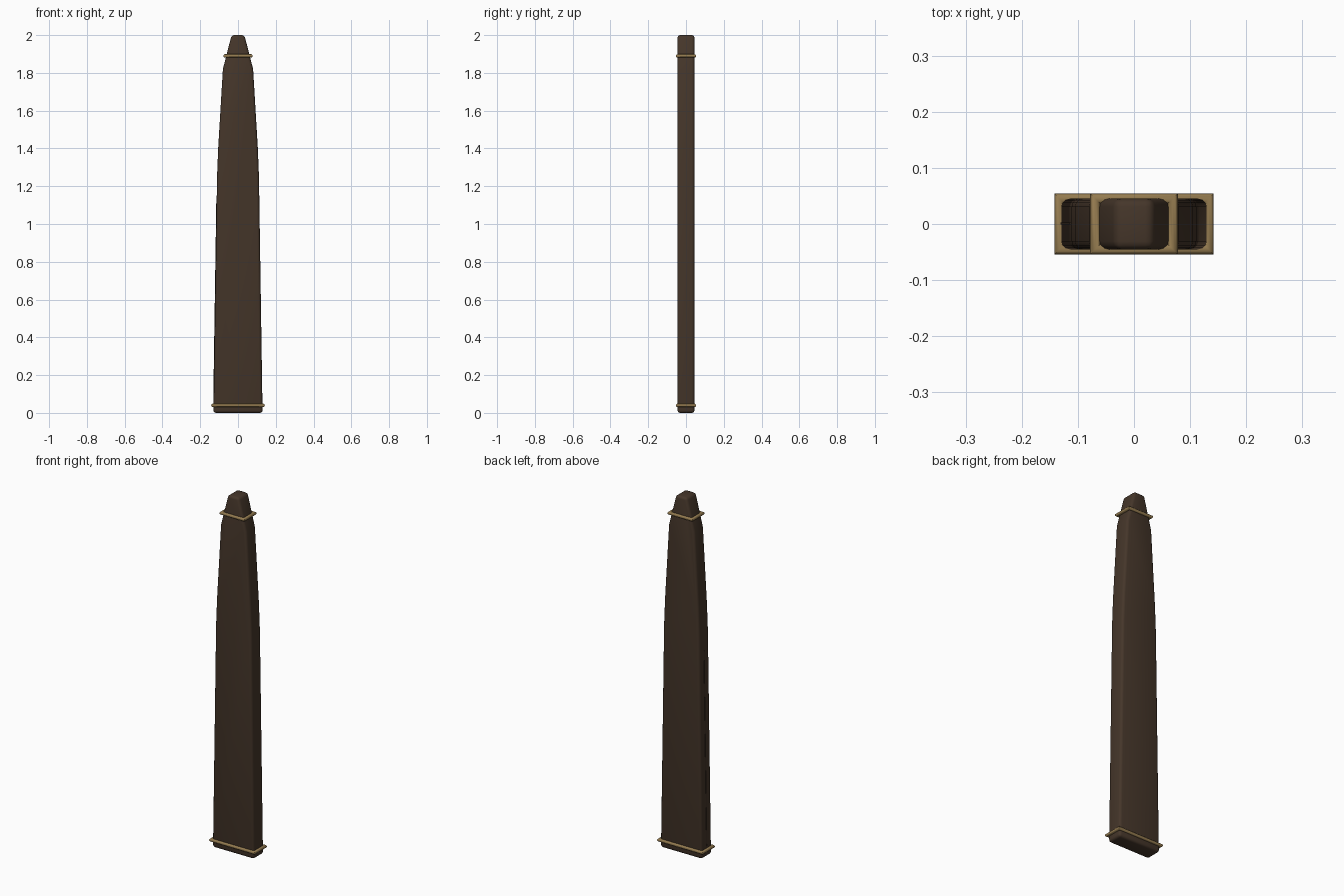
import bpy, bmesh, math

if "Cube" in bpy.data.objects:
    bpy.data.objects.remove(bpy.data.objects["Cube"])

def material(name, rgb):
    m = bpy.data.materials.new(name)
    m.diffuse_color = (*rgb, 1)
    m.use_nodes = True
    m.node_tree.nodes["Principled BSDF"].inputs["Base Color"].default_value = m.diffuse_color
    return m

leather = material("dark_leather", (0.06, 0.037, 0.023))
brass = material("brass", (0.30, 0.20, 0.08))
stitch = material("seam_leather", (0.045, 0.028, 0.018))

def finish(obj, mat):
    obj.data.materials.append(mat)
    bpy.ops.object.select_all(action='DESELECT')
    obj.select_set(True)
    bpy.context.view_layer.objects.active = obj
    bpy.ops.object.shade_smooth_by_angle(angle=math.radians(35))

def slab(name, outline, y0, y1, mat, bevel):
    # extrude an x-z outline along y and round its edges
    bm = bmesh.new()
    face = bm.faces.new([bm.verts.new((x, y0, z)) for x, z in outline])
    ext = bmesh.ops.extrude_face_region(bm, geom=[face])
    verts = [g for g in ext["geom"] if isinstance(g, bmesh.types.BMVert)]
    bmesh.ops.translate(bm, vec=(0, y1 - y0, 0), verts=verts)
    bmesh.ops.recalc_face_normals(bm, faces=bm.faces)
    if bevel:
        sharp = [e for e in bm.edges if e.calc_face_angle(0) > math.radians(30)]
        bmesh.ops.bevel(bm, geom=sharp, offset=bevel, segments=3, profile=0.5, affect='EDGES')
    me = bpy.data.meshes.new(name)
    bm.to_mesh(me)
    bm.free()
    obj = bpy.data.objects.new(name, me)
    bpy.context.collection.objects.link(obj)
    finish(obj, mat)

def band(name, hx, hy, z, r, sides=12):
    # round tube following a rectangle with mitred corners
    bm = bmesh.new()
    rings = []
    for sx, sy in ((1, 1), (-1, 1), (-1, -1), (1, -1)):
        rings.append([bm.verts.new((sx * (hx + r * math.cos(a)), sy * (hy + r * math.cos(a)),
                                    z + r * math.sin(a)))
                      for a in (2 * math.pi * i / sides for i in range(sides))])
    for i in range(4):
        a, b = rings[i], rings[(i + 1) % 4]
        for j in range(sides):
            k = (j + 1) % sides
            bm.faces.new((a[j], b[j], b[k], a[k]))
    bmesh.ops.recalc_face_normals(bm, faces=bm.faces)
    me = bpy.data.meshes.new(name)
    bm.to_mesh(me)
    bm.free()
    obj = bpy.data.objects.new(name, me)
    bpy.context.collection.objects.link(obj)
    finish(obj, brass)

# tapered sheath body
half = [(0.13, 0), (0.111, 1.25), (0.105, 1.4), (0.08, 1.82), (0.034, 2.0)]
outline = half + [(-x, z) for x, z in reversed(half)]
slab("sheath_body", outline, -0.045, 0.045, leather, 0.014)

# brass bands at the mouth and tip
band("mouth_band", 0.133, 0.045, 0.04, 0.009)
band("tip_band", 0.069, 0.045, 1.89, 0.009)

# thin seam along the left edge
slab("side_seam", [(-0.131, 0.06), (-0.1145, 1.15), (-0.108, 1.15), (-0.124, 0.06)],
     -0.001, 0.003, stitch, 0)
